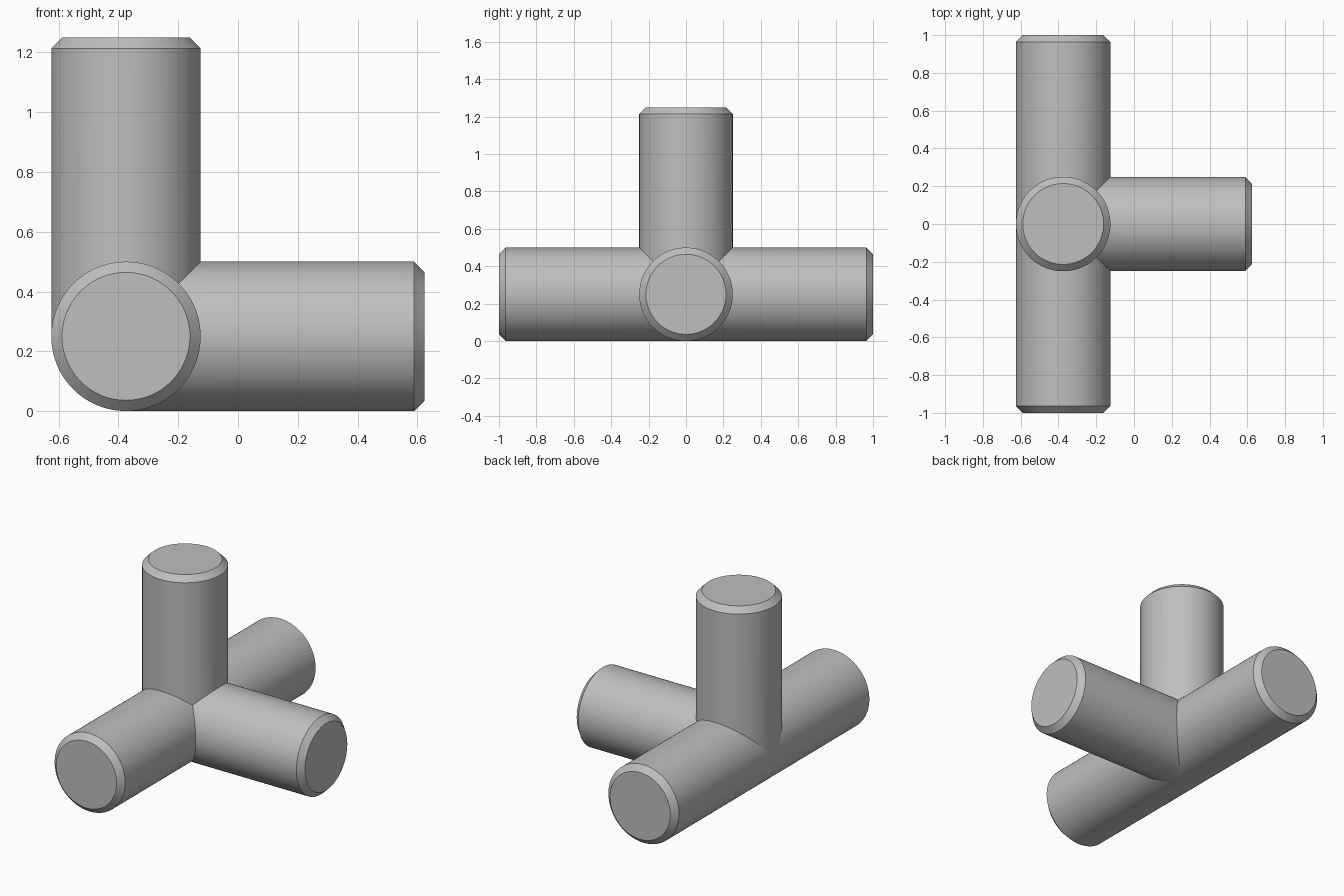
import bpy
import bmesh
import math
from mathutils import Vector

if "Cube" in bpy.data.objects:
    bpy.data.objects.remove(bpy.data.objects["Cube"], do_unlink=True)

RADIUS = 0.25
CHAMFER = 0.036
SEGMENTS = 96  # multiple of 8, so that the mitred seams share vertices
CENTRE = Vector((-0.375, 0, RADIUS))
X, Y, Z = Vector((1, 0, 0)), Vector((0, 1, 0)), Vector((0, 0, 1))
# Each arm: direction and length from the hub
ARMS = [(X, 1.0), (Y, 1.0), (-Y, 1.0), (Z, 1.0)]

grey = bpy.data.materials.new("grey")
grey.use_nodes = True
colour = (0.52, 0.52, 0.52, 1)
grey.diffuse_color = colour
grey.node_tree.nodes["Principled BSDF"].inputs["Base Color"].default_value = colour


def add_arm(bm, axis, length):
    """Add a round arm with a chamfered end, mitred against the other arms."""
    side = Z if axis == X else X
    other = axis.cross(side)
    crossing = [d for d, _ in ARMS if abs(d.dot(axis)) < 0.5]
    base, shoulder, rim = [], [], []
    for i in range(SEGMENTS):
        a = math.tau * i / SEGMENTS
        ray = side * math.cos(a) + other * math.sin(a)
        # Arms of equal radius meet on 45 degree planes
        start = RADIUS * max(0, *(ray.dot(d) for d in crossing))
        base.append(bm.verts.new(CENTRE + ray * RADIUS + axis * start))
        shoulder.append(bm.verts.new(CENTRE + ray * RADIUS + axis * (length - CHAMFER)))
        rim.append(bm.verts.new(CENTRE + ray * (RADIUS - CHAMFER) + axis * length))
    for low, high in ((base, shoulder), (shoulder, rim)):
        for i in range(SEGMENTS):
            bm.faces.new((low[i - 1], low[i], high[i], high[i - 1]))
    bm.faces.new(rim)


# Four-way connector: all arms welded along their seams
bm = bmesh.new()
for axis, length in ARMS:
    add_arm(bm, axis, length)
bmesh.ops.remove_doubles(bm, verts=bm.verts[:], dist=0.0001)
bmesh.ops.recalc_face_normals(bm, faces=bm.faces[:])
mesh = bpy.data.meshes.new("four_way_connector")
bm.to_mesh(mesh)
bm.free()
mesh.materials.append(grey)

connector = bpy.data.objects.new("four_way_connector", mesh)
bpy.context.collection.objects.link(connector)
bpy.ops.object.select_all(action='DESELECT')
connector.select_set(True)
bpy.context.view_layer.objects.active = connector
bpy.ops.object.shade_smooth_by_angle(angle=math.radians(10))
